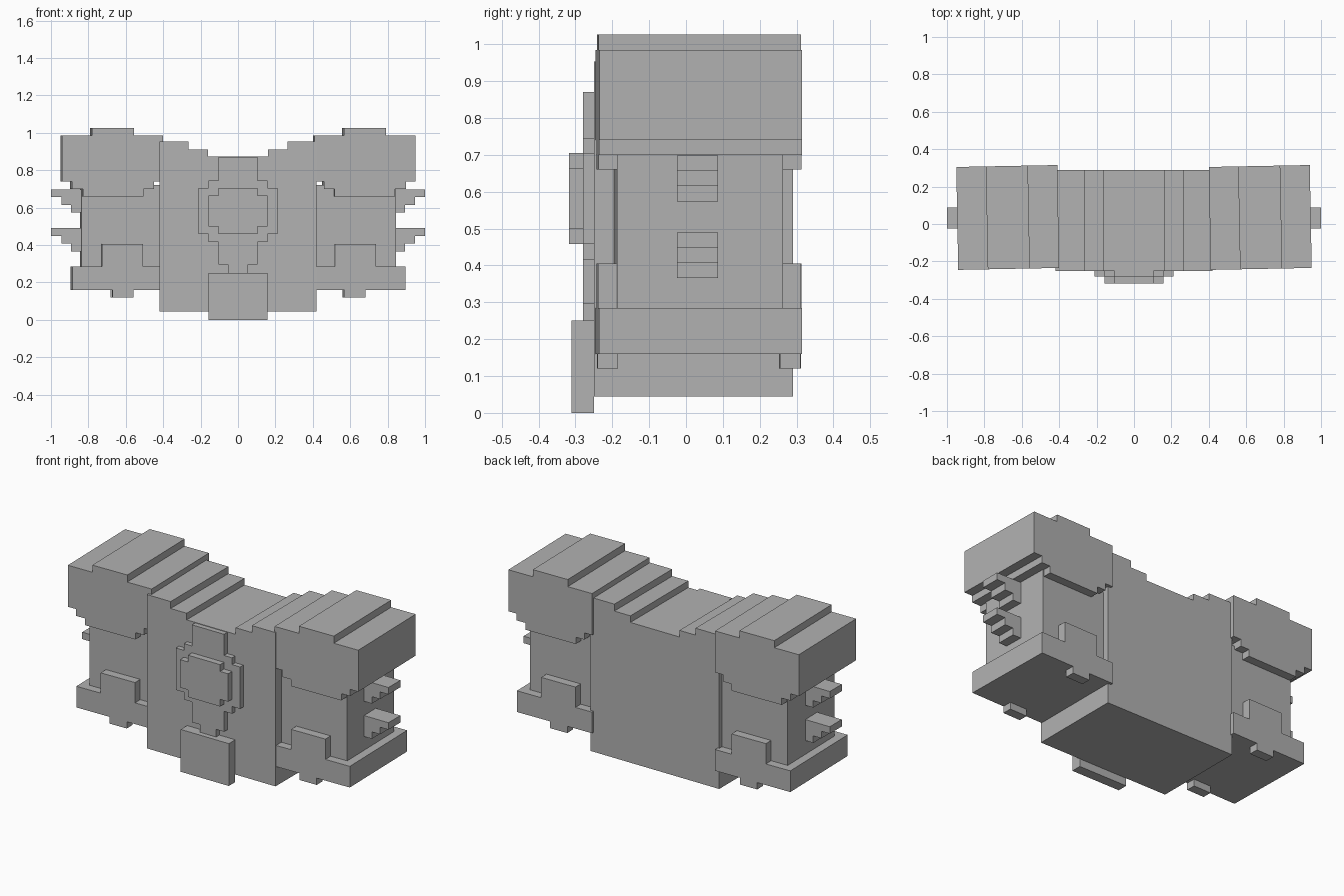
import bpy, bmesh, math
from mathutils import Matrix, Vector

cube = bpy.data.objects.get("Cube")
if cube:
    bpy.data.objects.remove(cube, do_unlink=True)

grey = bpy.data.materials.new("plain grey")
grey.use_nodes = True
colour = (0.445, 0.445, 0.445, 1)
grey.diffuse_color = colour
grey.node_tree.nodes["Principled BSDF"].inputs["Base Color"].default_value = colour


def prism(name, points, y0, y1, turn=None):
    """Extrude an x-z outline from y0 to y1, optionally turned about a vertical axis."""
    bm = bmesh.new()
    face = bm.faces.new([bm.verts.new((x, y0, z)) for x, z in points])
    new = bmesh.ops.extrude_face_region(bm, geom=[face])["geom"]
    bmesh.ops.translate(bm, vec=(0, y1 - y0, 0),
                        verts=[v for v in new if isinstance(v, bmesh.types.BMVert)])
    bmesh.ops.recalc_face_normals(bm, faces=bm.faces)
    if turn:
        pivot, angle = turn
        bmesh.ops.rotate(bm, cent=pivot, matrix=Matrix.Rotation(angle, 3, 'Z'), verts=bm.verts)
    mesh = bpy.data.meshes.new(name)
    bm.to_mesh(mesh)
    bm.free()
    mesh.materials.append(grey)
    obj = bpy.data.objects.new(name, mesh)
    bpy.context.collection.objects.link(obj)
    return obj


def box(x0, x1, z0, z1):
    return [(x0, z0), (x1, z0), (x1, z1), (x0, z1)]


def both_sides(half):
    """Complete a right-hand outline with its mirror image."""
    return half + [(-x, z) for x, z in reversed(half)]


# Torso with stepped neckline
prism("torso", both_sides([(0.42, 0.045), (0.42, 0.953), (0.265, 0.953), (0.265, 0.912),
                           (0.16, 0.912), (0.16, 0.873)]), -0.25, 0.29)

# Chest ornament: stepped backing strip and raised medallion
prism("chest_backing", both_sides([
    (0.053, 0.25), (0.053, 0.295), (0.105, 0.295), (0.105, 0.415), (0.157, 0.415),
    (0.157, 0.458), (0.21, 0.458), (0.21, 0.705), (0.157, 0.705), (0.157, 0.745),
    (0.105, 0.745), (0.105, 0.87)]), -0.28, -0.25)
prism("chest_medallion", both_sides([
    (0.105, 0.458), (0.105, 0.458), (0.157, 0.5), (0.157, 0.665), (0.105, 0.705)][1:2]
    + [(0.105, 0.5), (0.157, 0.5), (0.157, 0.665), (0.105, 0.665), (0.105, 0.705)]),
    -0.317, -0.28)

# Belt flap
prism("belt_flap", box(-0.157, 0.157, 0, 0.25), -0.31, -0.25)

# Outlines of the arm parts, given for the +x side
SHOULDER = [(0.405, 0.74), (0.455, 0.74), (0.455, 0.7), (0.51, 0.7), (0.51, 0.66),
            (0.835, 0.66), (0.835, 0.7), (0.892, 0.7), (0.892, 0.74), (0.945, 0.74),
            (0.945, 0.985), (0.787, 0.985), (0.787, 1.027), (0.562, 1.027),
            (0.562, 0.985), (0.405, 0.985)]
CUFF = [(0.405, 0.16), (0.565, 0.16), (0.565, 0.12), (0.677, 0.12), (0.677, 0.16),
        (0.89, 0.16), (0.89, 0.285), (0.733, 0.285), (0.733, 0.405), (0.512, 0.405),
        (0.512, 0.285), (0.405, 0.285)]
FRONT, BACK, PLATE = -0.24, 0.31, 0.055

for side, s in (("left", 1), ("right", -1)):
    turn = (Vector((0.675 * s, 0.035, 0)), math.radians(1.1))

    def flip(points):
        return [(x * s, z) for x, z in points]

    # Arm, shoulder guard and wrist cuff share a slight twist
    prism(side + "_arm", flip(box(0.405, 0.84, 0.2, 0.72)), -0.19, 0.26, turn)
    prism(side + "_shoulder_guard", flip(SHOULDER), FRONT, BACK, turn)
    prism(side + "_cuff_front", flip(CUFF), FRONT, FRONT + PLATE, turn)
    prism(side + "_cuff_back", flip(CUFF), BACK - PLATE, BACK, turn)
    prism(side + "_cuff_band", flip(box(0.405, 0.89, 0.16, 0.285)),
          FRONT + PLATE, BACK - PLATE, turn)

    # Two stepped fins on the outside of the arm
    for label, top in (("upper", 0.698), ("lower", 0.49)):
        fin = [(0.82, top), (1.0, top), (1.0, top - 0.041), (0.945, top - 0.041),
               (0.945, top - 0.083), (0.892, top - 0.083), (0.892, top - 0.124),
               (0.82, top - 0.124)]
        prism(f"{side}_{label}_fin", flip(fin), -0.025, 0.087)
